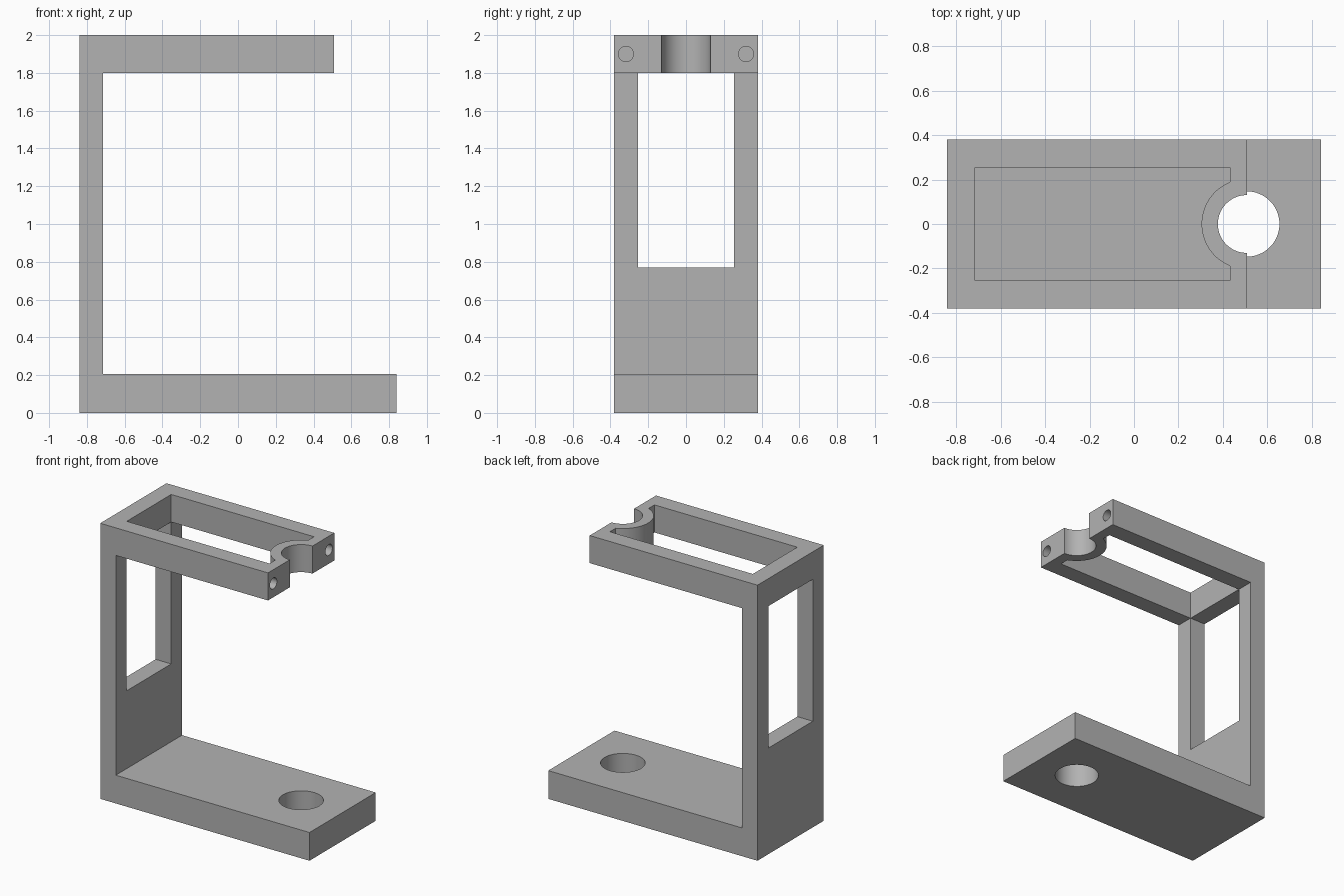
import bpy, bmesh, math
from mathutils import Matrix, Vector

cube = bpy.data.objects.get("Cube")
if cube:
    bpy.data.objects.remove(cube, do_unlink=True)

HALF_LEN, HALF_WID, HEIGHT = 0.84, 0.38, 2.0
WALL_X, INNER_Y = -0.715, 0.255      # inner faces of the back wall and side arms
SLAB, ARM_Z = 0.205, 1.8             # base thickness, underside of the top frame
BORE_X = 0.507                       # axis of the clamp and base holes, end of arms

grey = bpy.data.materials.new("plain_grey")
grey.use_nodes = True
grey.diffuse_color = (0.45, 0.45, 0.45, 1)
grey.node_tree.nodes["Principled BSDF"].inputs["Base Color"].default_value = grey.diffuse_color


def add_object(name, bm):
    bmesh.ops.recalc_face_normals(bm, faces=bm.faces)
    mesh = bpy.data.meshes.new(name)
    bm.to_mesh(mesh)
    bm.free()
    mesh.materials.append(grey)
    obj = bpy.data.objects.new(name, mesh)
    bpy.context.collection.objects.link(obj)
    return obj


def prism(name, points, depth):
    """Extrude a closed outline along the depth vector."""
    bm = bmesh.new()
    face = bm.faces.new([bm.verts.new(p) for p in points])
    extruded = bmesh.ops.extrude_face_region(bm, geom=[face])["geom"]
    verts = [v for v in extruded if isinstance(v, bmesh.types.BMVert)]
    bmesh.ops.translate(bm, vec=Vector(depth), verts=verts)
    return add_object(name, bm)


def cylinder(name, centre, radius, length, axis="Z", sides=64):
    bm = bmesh.new()
    turn = Matrix.Rotation(math.pi / 2, 4, "Y") if axis == "X" else Matrix()
    bmesh.ops.create_cone(bm, cap_ends=True, segments=sides, radius1=radius,
                          radius2=radius, depth=length,
                          matrix=Matrix.Translation(centre) @ turn)
    return add_object(name, bm)


# C-shaped side profile: base, back wall and top arm
profile = [(-HALF_LEN, 0), (HALF_LEN, 0), (HALF_LEN, SLAB), (WALL_X, SLAB),
           (WALL_X, ARM_Z), (BORE_X, ARM_Z), (BORE_X, HEIGHT), (-HALF_LEN, HEIGHT)]
bracket = prism("clamp_bracket", [(x, -HALF_WID, z) for x, z in profile],
                (0, 2 * HALF_WID, 0))

# Opening of the top frame, rounded around the half-ring clamp
RING_R, FRONT_X = 0.203, 0.432
start = math.acos((FRONT_X - BORE_X) / RING_R)
arc = [start + (2 * math.pi - 2 * start) * i / 32 for i in range(33)]
opening = [(WALL_X, INNER_Y), (FRONT_X, INNER_Y)]
opening += [(BORE_X + RING_R * math.cos(a), RING_R * math.sin(a)) for a in arc]
opening += [(FRONT_X, -INNER_Y), (WALL_X, -INNER_Y)]

# Window in the back wall
window = [(-INNER_Y, 0.77), (INNER_Y, 0.77), (INNER_Y, ARM_Z), (-INNER_Y, ARM_Z)]

cutters = [
    prism("frame_opening_cutter", [(x, y, ARM_Z - 0.1) for x, y in opening], (0, 0, 0.4)),
    prism("window_cutter", [(-1, y, z) for y, z in window], (0.5, 0, 0)),
    cylinder("clamp_bore_cutter", (BORE_X, 0, 1.9), 0.13, 0.5),
    cylinder("base_hole_cutter", (BORE_X, 0, 0.1), 0.147, 0.5),
]
# Blind screw holes in the arm ends
for side in (-1, 1):
    cutters.append(cylinder("screw_hole_cutter", (BORE_X, side * 0.318, 1.9),
                            0.04, 0.5, "X", 32))

for cutter in cutters:
    cutter.hide_render = True
    mod = bracket.modifiers.new(cutter.name, "BOOLEAN")
    mod.operation, mod.solver, mod.object = "DIFFERENCE", "EXACT", cutter

# Bake the cuts, then discard the cutters
bpy.context.view_layer.update()
evaluated = bracket.evaluated_get(bpy.context.evaluated_depsgraph_get())
baked = bpy.data.meshes.new_from_object(evaluated)
bracket.modifiers.clear()
bracket.data = baked
for cutter in cutters:
    bpy.data.objects.remove(cutter, do_unlink=True)

bpy.ops.object.select_all(action="DESELECT")
bracket.select_set(True)
bpy.context.view_layer.objects.active = bracket
bpy.ops.object.shade_smooth_by_angle(angle=math.radians(30))
